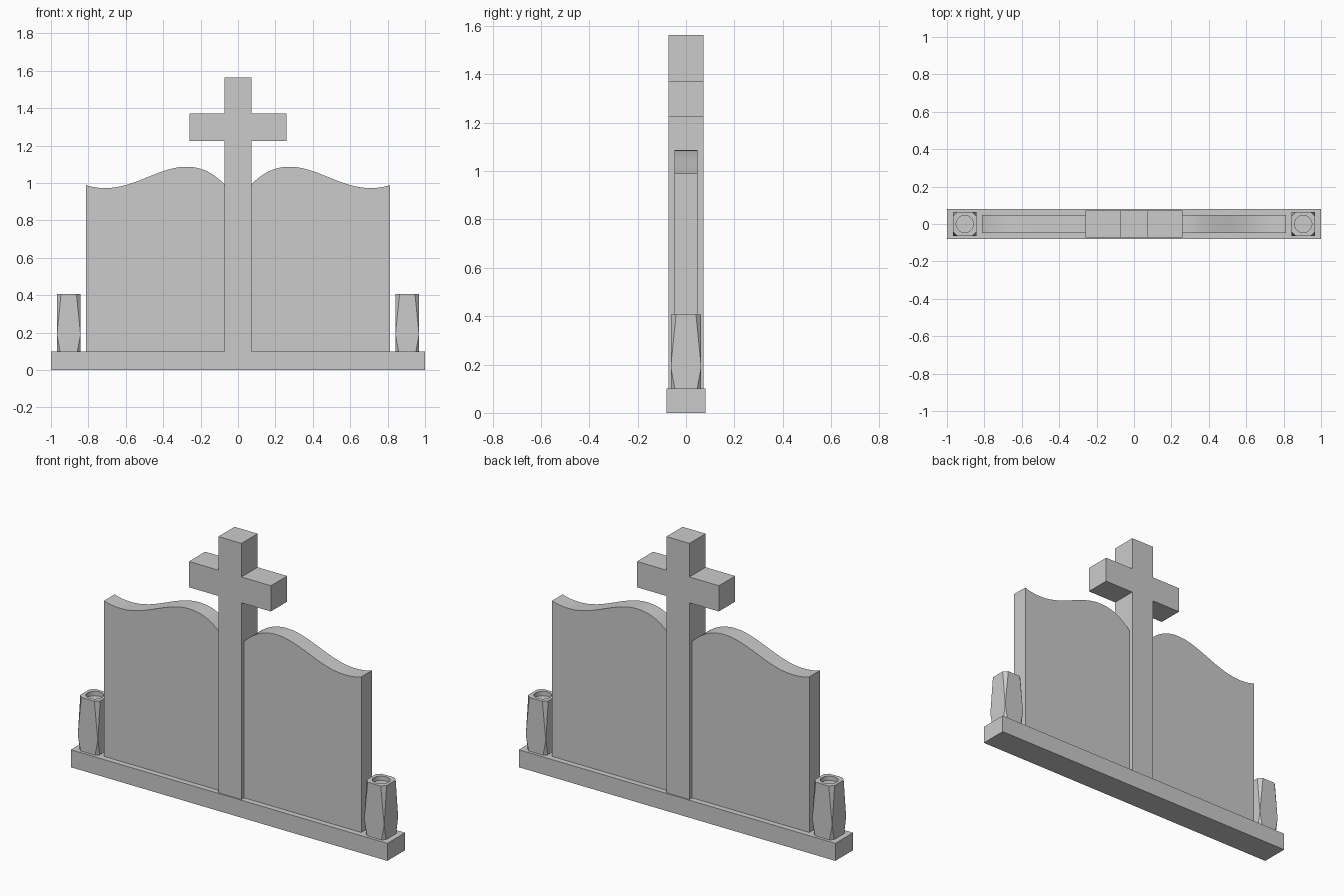
import bpy, bmesh
from mathutils import Vector
from mathutils.geometry import interpolate_bezier

if "Cube" in bpy.data.objects:
    bpy.data.objects.remove(bpy.data.objects["Cube"])


def to_object(name, bm):
    bmesh.ops.recalc_face_normals(bm, faces=bm.faces[:])
    mesh = bpy.data.meshes.new(name)
    bm.to_mesh(mesh)
    bm.free()
    obj = bpy.data.objects.new(name, mesh)
    bpy.context.collection.objects.link(obj)
    return obj


def extrude_profile(name, points, half_depth):
    """Extrude an (x, z) outline symmetrically along y."""
    bm = bmesh.new()
    face = bm.faces.new([bm.verts.new((x, -half_depth, z)) for x, z in points])
    geom = bmesh.ops.extrude_face_region(bm, geom=[face])["geom"]
    moved = [v for v in geom if isinstance(v, bmesh.types.BMVert)]
    bmesh.ops.translate(bm, verts=moved, vec=(0, 2 * half_depth, 0))
    return to_object(name, bm)


def select_only(obj):
    bpy.ops.object.select_all(action='DESELECT')
    obj.select_set(True)
    bpy.context.view_layer.objects.active = obj


BASE_TOP = 0.10

# Plinth
extrude_profile("base", [(-1, 0), (1, 0), (1, BASE_TOP), (-1, BASE_TOP)], 0.08)

# Cross
post, arm = 0.073, 0.259
arm_low, arm_high, cross_top = 1.224, 1.371, 1.563
right_half = [(post, BASE_TOP), (post, arm_low), (arm, arm_low),
              (arm, arm_high), (post, arm_high), (post, cross_top)]
extrude_profile("cross", right_half + [(-x, z) for x, z in reversed(right_half)], 0.073)

# Wavy-topped tablets on both sides of the cross
wave = [
    ((0.073, 0.995), (0.14, 1.06), (0.20, 1.087), (0.278, 1.087)),
    ((0.278, 1.087), (0.42, 1.087), (0.55, 0.973), (0.706, 0.973)),
    ((0.706, 0.973), (0.745, 0.973), (0.78, 0.978), (0.813, 0.989)),
]
top_edge = [wave[0][0]]
for segment in wave:
    curve = interpolate_bezier(*[Vector((x, z, 0)) for x, z in segment], 13)
    top_edge += [(p.x, p.y) for p in curve[1:]]
outline = [(0.073, BASE_TOP)] + top_edge + [(0.813, BASE_TOP)]

for side, label in ((-1, "left"), (1, "right")):
    tablet = extrude_profile(label + "_tablet", [(side * x, z) for x, z in outline], 0.048)
    select_only(tablet)
    bpy.ops.object.shade_smooth_by_angle(angle=0.5)

# Faceted vases: square at the belly, corners cut off towards top and bottom
half, vase_top, belly = 0.063, 0.407, 0.19
for side, label in ((-1, "left"), (1, "right")):
    cx = side * 0.905
    bm = bmesh.new()
    for z, cut in ((BASE_TOP, 0.017), (belly, 0), (vase_top, 0.022)):
        for sx in (-1, 1):
            for sy in (-1, 1):
                corners = {(half - cut, half), (half, half - cut)}
                for x, y in corners:
                    bm.verts.new((cx + sx * x, sy * y, z))
    bmesh.ops.convex_hull(bm, input=bm.verts[:])
    bmesh.ops.dissolve_limit(bm, angle_limit=0.01, verts=bm.verts[:], edges=bm.edges[:])
    vase = to_object(label + "_vase", bm)

    # Round recess in the vase top
    bpy.ops.mesh.primitive_cylinder_add(vertices=32, radius=0.046, depth=0.05,
                                        location=(cx, 0, vase_top))
    cutter = bpy.context.object
    cutter.name = label + "_vase_cutter"
    cutter.hide_render = True
    recess = vase.modifiers.new("recess", 'BOOLEAN')
    recess.operation = 'DIFFERENCE'
    recess.solver = 'EXACT'
    recess.object = cutter
    select_only(vase)
    bpy.ops.object.modifier_apply(modifier=recess.name)
    bpy.data.objects.remove(cutter)
    bpy.ops.object.shade_smooth_by_angle(angle=0.22)
